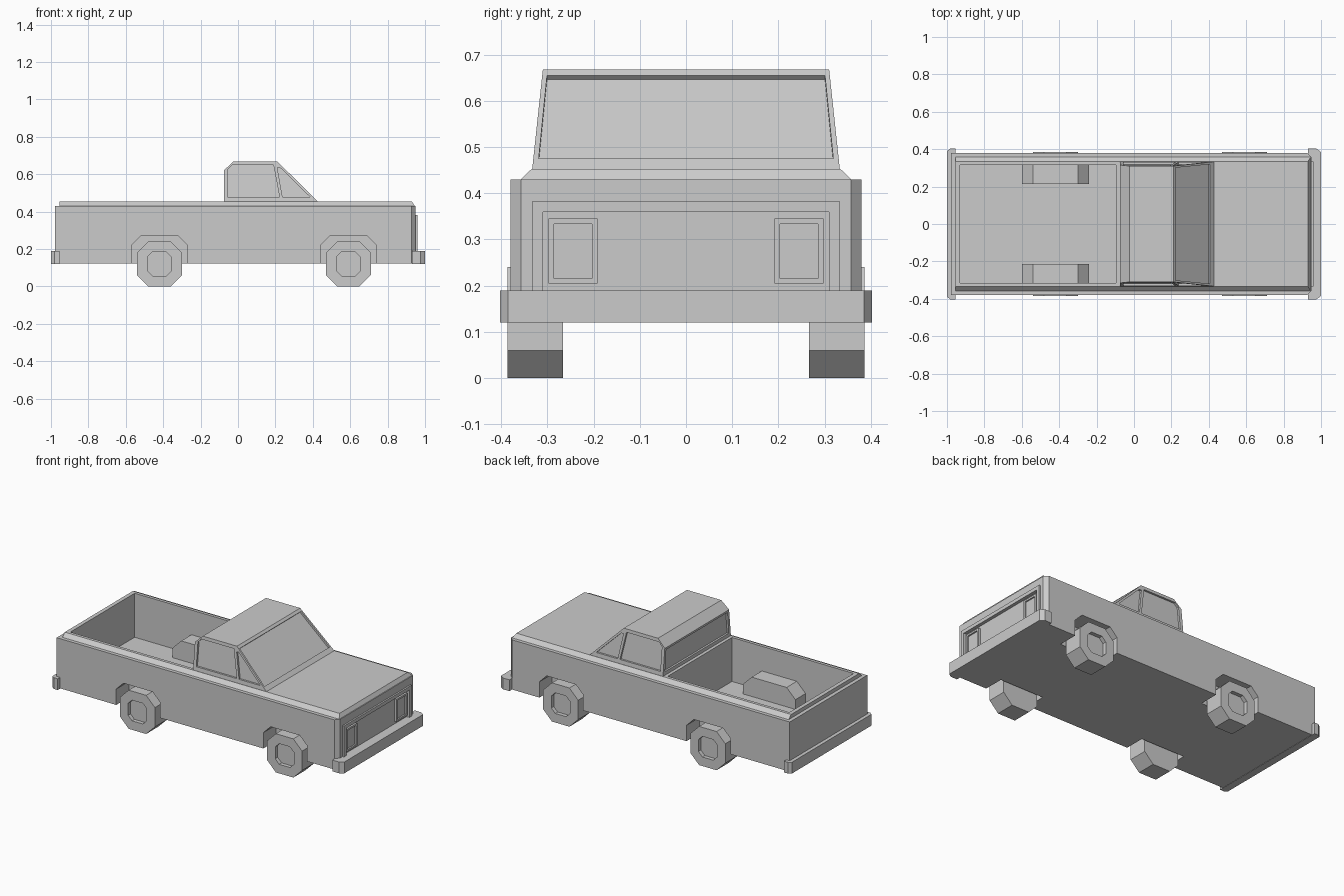
import bpy, bmesh
from mathutils import Vector

if "Cube" in bpy.data.objects:
    bpy.data.objects.remove(bpy.data.objects["Cube"])


def loft(name, rings):
    """Skin a series of matching point rings and cap both ends."""
    bm = bmesh.new()
    vs = [[bm.verts.new(p) for p in r] for r in rings]
    n = len(rings[0])
    for a, b in zip(vs, vs[1:]):
        for i in range(n):
            j = (i + 1) % n
            bm.faces.new((a[i], a[j], b[j], b[i]))
    bm.faces.new(vs[0])
    bm.faces.new(vs[-1])
    bmesh.ops.recalc_face_normals(bm, faces=bm.faces)
    me = bpy.data.meshes.new(name)
    bm.to_mesh(me)
    bm.free()
    ob = bpy.data.objects.new(name, me)
    bpy.context.collection.objects.link(ob)
    return ob


def rect_x(x, y0, y1, z0, z1):
    return [(x, y0, z0), (x, y1, z0), (x, y1, z1), (x, y0, z1)]


def rect_z(z, x0, x1, y):
    return [(x0, -y, z), (x1, -y, z), (x1, y, z), (x0, y, z)]


def box(name, x0, x1, y0, y1, z0, z1):
    return loft(name, [rect_x(x0, y0, y1, z0, z1), rect_x(x1, y0, y1, z0, z1)])


def plan(name, pts, z0, z1):
    """Extrude a half outline (y > 0), mirrored across y, between two heights."""
    full = pts + [(x, -y) for x, y in reversed(pts)]
    return loft(name, [[(x, y, z) for x, y in full] for z in (z0, z1)])


def combine(target, tool, op):
    tool.hide_render = True
    m = target.modifiers.new(op, 'BOOLEAN')
    m.operation, m.object, m.solver = op, tool, 'EXACT'
    bpy.context.view_layer.objects.active = target
    bpy.ops.object.modifier_apply(modifier=m.name)
    bpy.data.objects.remove(tool)


def cut(target, tool):
    combine(target, tool, 'DIFFERENCE')


def join(target, tool):
    combine(target, tool, 'UNION')


def octagon(cx, cz, r, c, y):
    """Square of half-size r with corners chamfered by c, in the xz plane."""
    a = r - c
    return [(cx + u, y, cz + v) for u, v in
            ((r, -a), (r, a), (a, r), (-a, r), (-r, a), (-r, -a), (-a, -r), (a, -r))]


AXLES = (-0.42, 0.59)

# Body with chamfered front corners and a bevelled top
body = plan("body", [(-0.978, 0.38), (0.927, 0.38), (0.95, 0.357)], 0.122, 0.43)
join(body, loft("rim", [rect_z(0.40, -0.955, 0.945, 0.358),
                        rect_z(0.43, -0.955, 0.945, 0.358),
                        rect_z(0.453, -0.955, 0.93, 0.334)]))

# Cargo bed with wheel housings
cut(body, box("bed", -0.93, -0.095, -0.315, 0.315, 0.18, 0.6))
for s in (1, -1):
    prof = [(-0.6, 0.15), (-0.6, 0.24), (-0.54, 0.30), (-0.3, 0.30), (-0.24, 0.24), (-0.24, 0.15)]
    join(body, loft("housing", [[(x, s * y, z) for x, z in prof] for y in (0.215, 0.35)]))

# Wheel wells
for cx in AXLES:
    for s in (1, -1):
        prof = [(-0.15, 0.05), (-0.15, 0.22), (-0.10, 0.27), (0.10, 0.27), (0.15, 0.22), (0.15, 0.05)]
        cut(body, loft("well", [[(cx + x, s * y, z) for x, z in prof] for y in (0.255, 0.5)]))

# Grille surround and recess
join(body, box("surround", 0.9, 0.96, -0.333, 0.333, 0.15, 0.382))
cut(body, box("recess", 0.94, 1.1, -0.31, 0.31, 0.18, 0.36))

# Headlights
for s, side in ((1, "left"), (-1, "right")):
    outer, inner = (s * 0.192, s * 0.298, 0.205, 0.345), (s * 0.204, s * 0.286, 0.216, 0.334)
    loft("headlight_" + side, [rect_x(0.93, *outer), rect_x(0.953, *outer),
                               rect_x(0.953, *inner), rect_x(0.944, *inner)])

# Bumpers
plan("front_bumper", [(0.93, 0.403), (0.975, 0.403), (1.0, 0.385)], 0.12, 0.19)
plan("rear_bumper", [(-0.955, 0.403), (-0.982, 0.403), (-1.0, 0.39)], 0.12, 0.19)


# Cab with sides leaning inward
def side_y(z):
    return 0.333 - (z - 0.453) * 0.107


cab_profile = [(-0.075, 0.44), (-0.075, 0.62), (-0.025, 0.668), (0.21, 0.668), (0.428, 0.453), (0.428, 0.44)]
cab = loft("cab", [[(x, s * side_y(z), z) for x, z in cab_profile] for s in (1, -1)])

# Recessed side windows
door = [(-0.055, 0.478), (-0.055, 0.625), (-0.033, 0.648), (0.19, 0.648), (0.222, 0.478)]
quarter = [(0.238, 0.478), (0.21, 0.635), (0.225, 0.635), (0.385, 0.478)]
for s in (1, -1):
    for prof in (door, quarter):
        cut(cab, loft("pane", [[(x, s * (side_y(z) + d), z) for x, z in prof] for d in (-0.012, 0.05)]))


# Recessed windscreen and rear window
def end_window(quad, normal):
    n = Vector(normal).normalized()
    cut(cab, loft("pane", [[Vector(p) + n * d for p in quad] for d in (-0.012, 0.05)]))


def screen_x(z):
    return 0.428 - (z - 0.453) * 0.218 / 0.215


lo, hi = 0.475, 0.655
end_window([(screen_x(lo), -0.319, lo), (screen_x(lo), 0.319, lo),
            (screen_x(hi), 0.301, hi), (screen_x(hi), -0.301, hi)], (0.215, 0, 0.218))
end_window([(-0.075, -0.312, 0.475), (-0.075, 0.312, 0.475),
            (-0.075, 0.30, 0.608), (-0.075, -0.30, 0.608)], (-1, 0, 0))

# Octagonal wheels with recessed hubs
for cx, end in zip(AXLES, ("rear", "front")):
    for s, side in ((1, "left"), (-1, "right")):
        loft(f"{end}_{side}_wheel", [octagon(cx, 0.12, r, c, s * y) for r, c, y in
             ((0.12, 0.06, 0.266), (0.12, 0.06, 0.386), (0.064, 0.027, 0.386), (0.064, 0.027, 0.362))])
